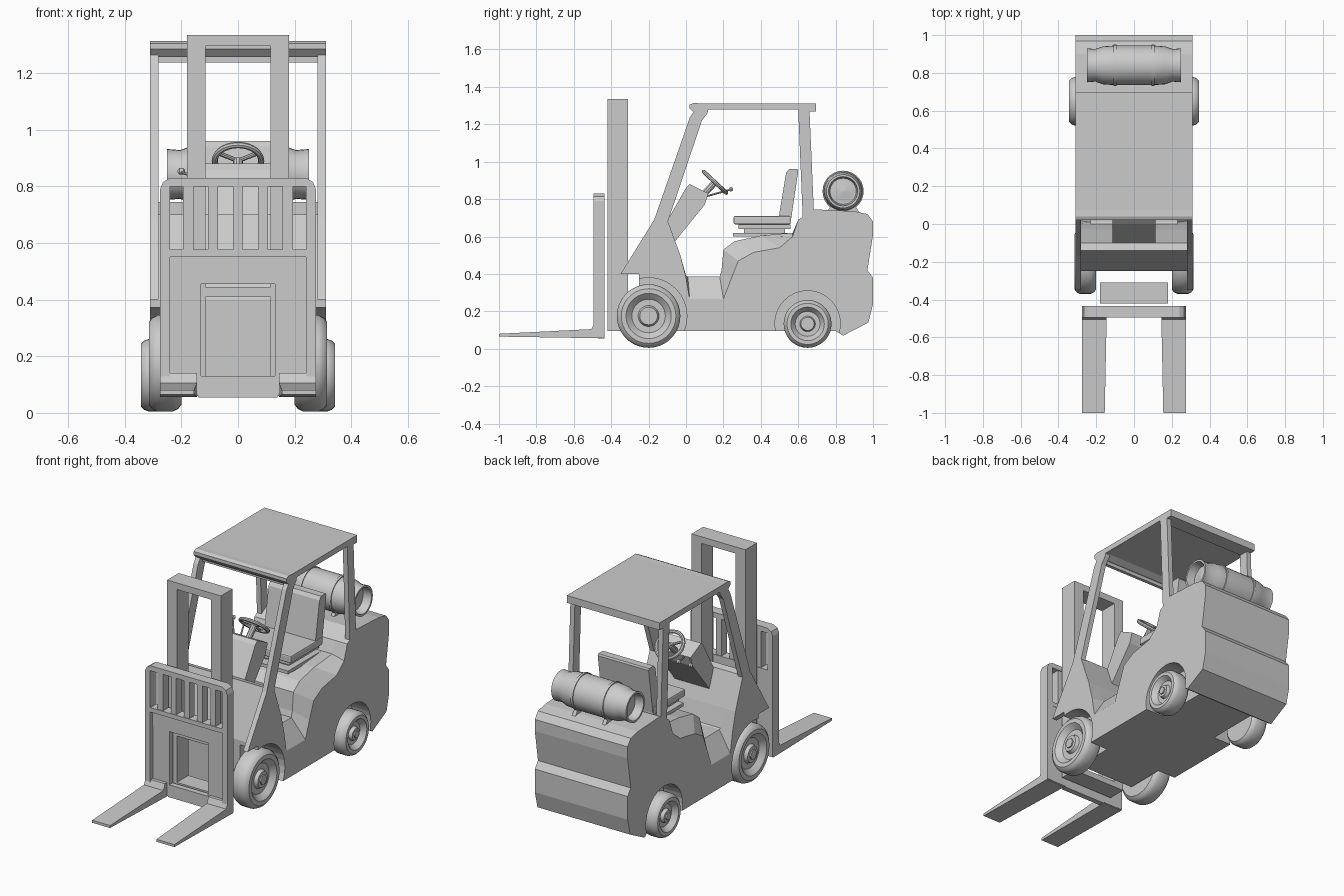
import bpy, bmesh, math
from mathutils import Vector

if "Cube" in bpy.data.objects:
    bpy.data.objects.remove(bpy.data.objects["Cube"])


def finish(name, bm, mirror=False, smooth=False, bevel=0):
    bmesh.ops.remove_doubles(bm, verts=bm.verts, dist=1e-5)
    bmesh.ops.recalc_face_normals(bm, faces=bm.faces)
    me = bpy.data.meshes.new(name)
    bm.to_mesh(me)
    bm.free()
    ob = bpy.data.objects.new(name, me)
    bpy.context.collection.objects.link(ob)
    if smooth:
        bpy.ops.object.select_all(action='DESELECT')
        ob.select_set(True)
        bpy.context.view_layer.objects.active = ob
        bpy.ops.object.shade_smooth_by_angle(angle=math.radians(35))
    if bevel:
        m = ob.modifiers.new("Bevel", 'BEVEL')
        m.width, m.segments = bevel, 2
    if mirror:
        m = ob.modifiers.new("Mirror", 'MIRROR')
        m.use_mirror_merge = False
    return ob


def loft(name, rings, caps=True, **kw):
    """Skin a list of closed rings of equal length."""
    bm = bmesh.new()
    vs = [[bm.verts.new(p) for p in r] for r in rings]
    n = len(rings[0])
    for a, b in zip(vs, vs[1:]):
        for i in range(n):
            j = (i + 1) % n
            bm.faces.new((a[i], a[j], b[j], b[i]))
    if caps:
        bm.faces.new(vs[0])
        bm.faces.new(vs[-1])
    return finish(name, bm, **kw)


def prism(name, pts, t0, t1, axis='x', **kw):
    put = (lambda t, a, b: (t, a, b)) if axis == 'x' else (lambda t, a, b: (a, t, b))
    return loft(name, [[put(t, *p) for p in pts] for t in (t0, t1)], **kw)


def box(name, x0, x1, y0, y1, z0, z1, **kw):
    return prism(name, [(y0, z0), (y1, z0), (y1, z1), (y0, z1)], x0, x1, **kw)


def lathe(name, prof, y, z, n=32, **kw):
    """Spin an (x, radius) profile about the x direction through (y, z)."""
    rings = [[(x, y + r * math.cos(2 * math.pi * i / n), z + r * math.sin(2 * math.pi * i / n))
              for i in range(n)] for x, r in prof]
    kw.setdefault("smooth", True)
    return loft(name, rings, **kw)


def rod(name, a, b, r, n=10):
    a, b = Vector(a), Vector(b)
    q = (b - a).to_track_quat('Z', 'Y')
    ring = [q @ Vector((r * math.cos(2 * math.pi * i / n), r * math.sin(2 * math.pi * i / n), 0)) for i in range(n)]
    return loft(name, [[p + v for v in ring] for p in (a, b)], smooth=True)


# Body: outer side profile lofted to a taller middle profile
front = [(-.25, .095), (-.25, .4), (-.14, .7), (-.1, .69), (-.03, .5)]
step_out = [(0, .38), (.02, .265), (.2, .265), (.24, .37), (.28, .47), (.36, .515), (.5, .54), (.57, .6)]
step_in = [(0, .39), (.01, .385), (.18, .385), (.19, .42), (.2, .53), (.26, .575), (.4, .605), (.57, .62)]
rear = [(.6, .69), (.69, .745), (.9, .735), (.97, .72), (1, .68), (1, .61), (.97, .42),
        (1, .38), (1, .24), (.975, .14), (.84, .07), (.80, .095)]
sections = [(-.31, step_out), (-.23, step_in), (.23, step_in), (.31, step_out)]
body = loft("body", [[(x, y, z) for y, z in front + s + rear] for x, s in sections])

# Wheel wells
for name, y, z, r in (("front_well", -.2, .175, .205), ("rear_well", .65, .135, .175)):
    for s in (-1, 1):
        cut = lathe(name, [(s * .19, r), (s * .4, r)], y, z, smooth=False)
        cut.hide_render = True
        cut.hide_viewport = True
        m = body.modifiers.new("Well", 'BOOLEAN')
        m.operation, m.object, m.solver = 'DIFFERENCE', cut, 'EXACT'


# Wheels: rounded tyre, dished rim, hub and hex nut
def wheel(name, y, z, r, x0, x1, rim):
    w = x1 - x0
    prof = [(x0, rim), (x0, r * .86), (x0 + w * .1, r * .95), (x0 + w * .25, r), (x1 - w * .25, r),
            (x1 - w * .1, r * .95), (x1, r * .86), (x1, rim * 1.08), (x1 - .008, rim),
            (x1 - .03, rim * .8), (x1 - .03, rim * .5), (x1 - .01, rim * .42), (x1 - .01, rim * .3)]
    lathe(name, prof, y, z, n=36, mirror=True)
    lathe(name + "_nut", [(x1 - .02, rim * .27), (x1 - .002, rim * .27)], y, z, n=6, smooth=False, mirror=True)


wheel("front_wheel", -.2, .175, .17, .2, .315, .112)
wheel("rear_wheel", .65, .133, .128, .235, .343, .083)

# Overhead guard
prism("front_pillar", [(-.35, .4), (-.2, .4), (-.1, .67), (.085, 1.22), (.115, 1.26), (.12, 1.28),
                       (.05, 1.28), (.02, 1.235), (-.17, .69)], .28, .31, mirror=True)
prism("rear_pillar", [(.625, .68), (.685, .70), (.66, 1.28), (.6, 1.28)], .28, .31, mirror=True)
prism("roof", [(.06, 1.278), (.6, 1.278), (.605, 1.268), (.695, 1.268), (.695, 1.312), (.06, 1.312)], -.31, .31)
prism("roof_front_rail", [(.02, 1.285), (.045, 1.258), (.09, 1.26), (.13, 1.282), (.13, 1.305),
                          (.09, 1.311), (.04, 1.314), (.02, 1.305)], -.31, .31)
box("roof_crossbar", -.28, .28, .06, .08, 1.238, 1.265)

# Mast
box("mast_rail", .115, .18, -.42, -.31, .095, 1.335, mirror=True)
for name, z0, z1 in (("mast_top_bar", 1.295, 1.335), ("mast_middle_bar", .41, .445), ("mast_bottom_bar", .095, .13)):
    box(name, -.115, .115, -.42, -.31, z0, z1)

# Carriage and load backrest
half = [(.275, .06), (.275, .79), (.265, .815), (.24, .83)]
inner = [(.24, .06), (.24, .8)]
prism("carriage_frame", half + [(-x, z) for x, z in half[::-1]] + [(-x, z) for x, z in inner] + inner[::-1],
      -.495, -.435, axis='y')
for i in range(-2, 3):
    box("backrest_bar", i * .088 - .018, i * .088 + .018, -.49, -.44, .57, .805)
box("backrest_sill", -.245, .245, -.495, -.435, .55, .577)
box("carriage_panel", -.245, .245, -.475, -.437, .455, .555)
box("carriage_upright", .13, .245, -.47, -.437, .06, .46, mirror=True)
box("carriage_bottom_plate", -.14, .14, -.47, -.437, .055, .13)

# Forks, slightly tapered to the tip
fork = [(-1, .065), (-.44, .056), (-.44, .14), (-.49, .14), (-.505, .105), (-1, .08)]
loft("fork", [[(.145 if y > -.9 else .155, y, z) for y, z in fork], [(.275, y, z) for y, z in fork]], mirror=True)

# Seat
box("seat_plate", -.16, .16, .25, .56, .6, .62)
box("seat_riser", -.12, .12, .31, .53, .615, .65)
box("seat_rail", -.15, .15, .28, .56, .64, .665)
box("seat_cushion", -.175, .175, .255, .56, .665, .71, bevel=.008)
prism("seat_back", [(.495, .7), (.56, .68), (.6, .95), (.595, .96), (.55, .96), (.535, .94)], -.17, .17)

# Steering console
prism("console", [(-.16, .58), (.0, .86), (.02, .88), (.12, .83), (.1, .77), (-.07, .56), (-.06, .45), (-.15, .45)],
      -.115, .115)
hub = Vector((0, .155, .89))
normal = Vector((0, .68, .73))
rod("steering_column", hub - normal * .11, hub, .018)
bpy.ops.mesh.primitive_torus_add(location=hub, rotation=normal.to_track_quat('Z', 'Y').to_euler(),
                                 major_radius=.082, minor_radius=.011, major_segments=28, minor_segments=8)
bpy.context.object.name = "steering_wheel"
bpy.ops.object.shade_smooth_by_angle()
for k in range(3):
    a = math.radians(90 + 120 * k)
    d = Vector((math.cos(a), .73 * math.sin(a), -.68 * math.sin(a)))
    rod("steering_spoke", hub, hub + d * .08, .008, 8)

# Control levers
for x in (-.2, -.12):
    rod("lever", (x * .45, .09, .81), (x, .235, .85), .005, 8)
    lathe("lever_knob", [(x - .013, .004), (x - .007, .012), (x + .007, .012), (x + .013, .004)], .24, .853, n=12)

# Gas tank lying across the rear, with straps and feet
end = [(.215, .001), (.2, .05), (.2, .07), (.25, .078), (.25, .09), (.205, .086), (.165, .1), (.1, .105)]
lathe("gas_tank", end + [(-x, r) for x, r in end[::-1]], .84, .842, n=28)
lathe("tank_strap", [(.093, .1), (.093, .11), (.108, .11), (.108, .1)], .84, .842, n=28, mirror=True)
prism("tank_foot", [(.75, .73), (.93, .725), (.9, .77), (.78, .77)], .09, .112, mirror=True)
